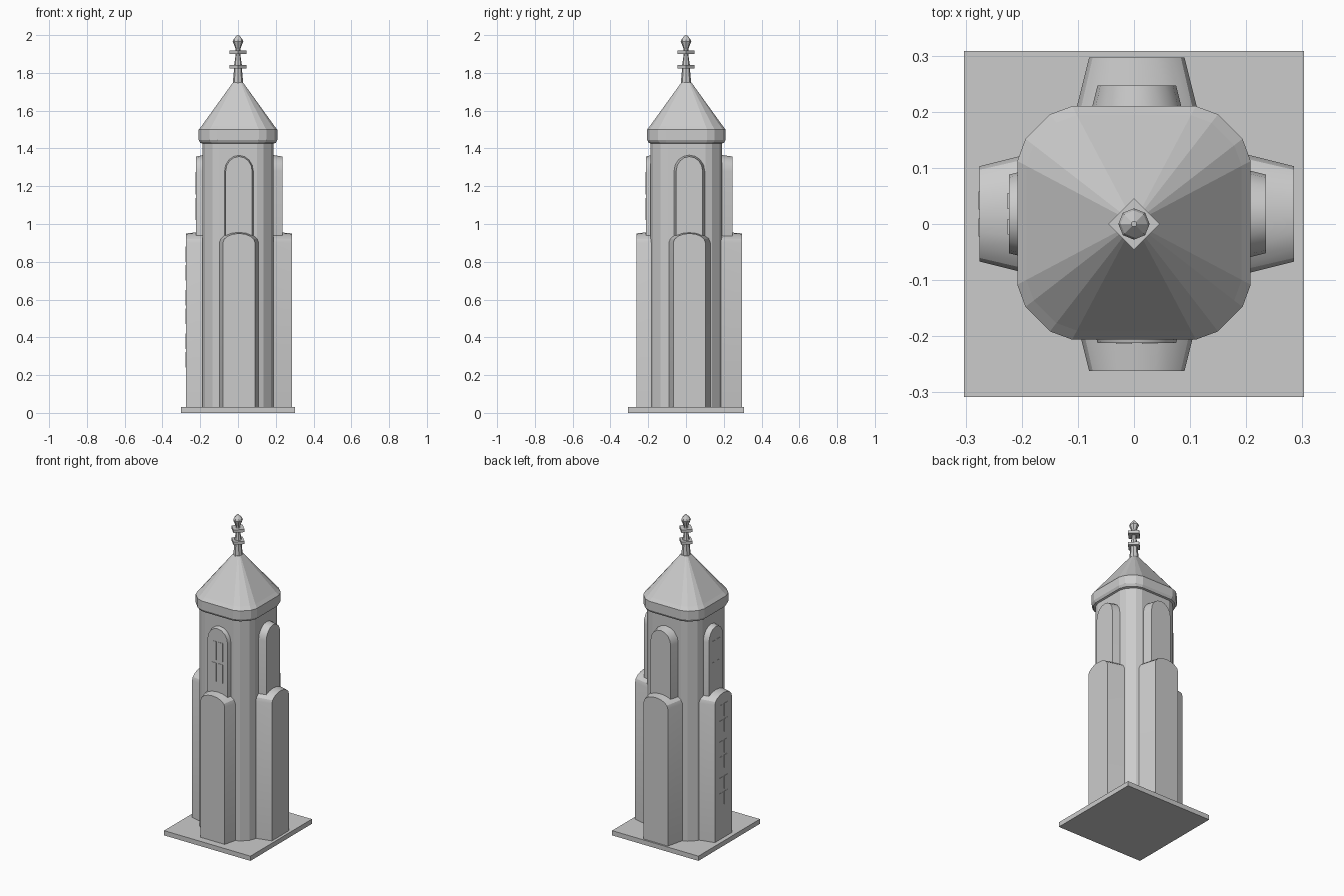
import bpy, math
from mathutils import Matrix, Vector

if "Cube" in bpy.data.objects:
    bpy.data.objects.remove(bpy.data.objects["Cube"])


def make(name, verts, faces):
    me = bpy.data.meshes.new(name)
    me.from_pydata(verts, [], faces)
    me.update()
    ob = bpy.data.objects.new(name, me)
    bpy.context.collection.objects.link(ob)
    return ob


def loft(name, rings):
    """Capped skin through rings with equal point counts, bottom to top."""
    n = len(rings[0])
    verts = [p for r in rings for p in r]
    faces = [(k * n + i, k * n + (i + 1) % n, (k + 1) * n + (i + 1) % n, (k + 1) * n + i)
             for k in range(len(rings) - 1) for i in range(n)]
    faces.append(tuple(reversed(range(n))))
    faces.append(tuple(range(len(verts) - n, len(verts))))
    return make(name, verts, faces)


CORNER = [(1, .53), (.93, .72), (.72, .93), (.53, 1)]


def rounded_ring(r, z):
    pts = []
    for q in range(4):
        rot = Matrix.Rotation(q * math.pi / 2, 3, 'Z')
        pts += [rot @ Vector((x * r, y * r, 0)) + Vector((0, 0.002, z)) for x, y in CORNER]
    return pts


def round_ring(r, z, n):
    return [(r * math.cos(2 * math.pi * i / n), r * math.sin(2 * math.pi * i / n), z)
            for i in range(n)]


def box(name, lo, hi):
    (a, b, c), (d, e, f) = lo, hi
    return loft(name, [[(a, b, z), (d, b, z), (d, e, z), (a, e, z)] for z in (c, f)])


# Ground slab
box("base_slab", (-.303, -.308, 0), (.303, .308, .03))

# Shaft with softened corners
loft("tower_shaft", [rounded_ring(.189, .02), rounded_ring(.189, 1.44)])

# Eave band and pyramid roof
loft("roof", [rounded_ring(r, z) for r, z in
              [(.185, 1.425), (.2, 1.43), (.208, 1.445), (.208, 1.5), (.192, 1.52), (.026, 1.75)]])

# Finial: stem, two diamond collars, pointed bulb
loft("finial_stem", [round_ring(r, z, 8) for r, z in
                     [(.028, 1.74), (.021, 1.82), (.021, 1.84), (.013, 1.89), (.013, 1.95)]])
for z in (1.824, 1.9):
    loft("finial_collar", [round_ring(.046, z, 4), round_ring(.046, z + .018, 4)])
loft("finial_bulb", [round_ring(r, z, 8) for r, z in
                     [(.012, 1.925), (.028, 1.967), (.024, 1.978), (.005, 2.0)]])


def arch_ring(half, z0, spring, top, y):
    steps = 8
    arc = [(half * math.cos(math.pi * i / steps), spring + (top - spring) * math.sin(math.pi * i / steps))
           for i in range(steps + 1)]
    return [(x, y, z) for x, z in [(-half, z0), (half, z0)] + arc]


def bay(name, side, depth, half, z0, spring, top):
    """Tapered arched bay projecting from one side of the shaft."""
    wall = .17
    flare = .25 * (depth - wall)
    ob = loft(name, [arch_ring(half, z0, spring, top - .008, -depth),
                     arch_ring(half + flare, z0, spring, top + .003, -wall)])
    place(ob, side)
    bpy.context.view_layer.objects.active = ob
    ob.select_set(True)
    bpy.ops.object.shade_smooth_by_angle(angle=math.radians(25))
    ob.select_set(False)


def place(ob, side):
    offset = Vector((.005, 0, 0)) if side % 2 == 0 else Vector((0, .018, 0))
    ob.matrix_world = Matrix.Translation(offset) @ Matrix.Rotation(side * math.pi / 2, 4, 'Z')


# Arched bays: 0 front, 1 right, 2 back, 3 left
for side, (label, low, high) in enumerate([("front", .262, .212), ("right", .285, .235),
                                           ("back", .297, .247), ("left", .275, .223)]):
    bay(label + "_lower_bay", side, low, .085, .02, .9, .958)
    bay(label + "_upper_bay", side, high, .07, .9, 1.28, 1.365)


def window(name, side, depth, z0, w, h, gap):
    """Two by two thin panes on a bay face."""
    for row in range(2):
        for x in (-gap / 2 - w, gap / 2):
            z = z0 + row * (h + gap)
            place(box(name, (x, -depth - .002, z), (x + w, -depth + .004, z + h)), side)


# Window panes
window("front_window_pane", 0, .212, 1.02, .028, .118, .018)
window("left_window_pane", 3, .223, 1.02, .028, .118, .018)
for z in (.24, .47, .70):
    window("left_lower_window_pane", 3, .275, z, .032, .082, .016)
